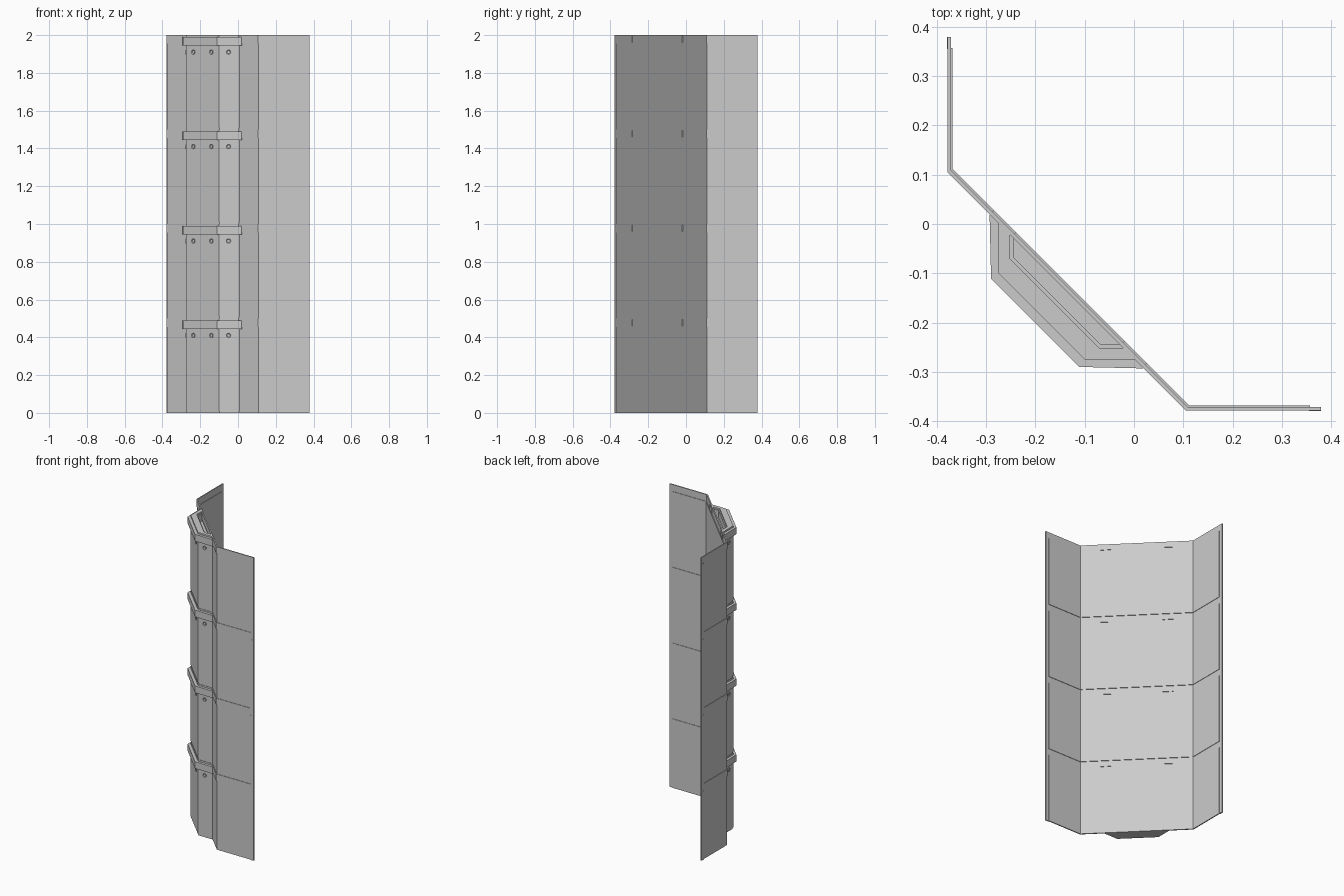
import bpy, bmesh
from mathutils import Vector

cube = bpy.data.objects.get("Cube")
if cube:
    bpy.data.objects.remove(cube)

grey = bpy.data.materials.new("light_grey_metal")
grey.use_nodes = True
COLOR = (0.6, 0.6, 0.6, 1)
grey.diffuse_color = COLOR
grey.node_tree.nodes["Principled BSDF"].inputs["Base Color"].default_value = COLOR

SEGMENTS = 4
PITCH = 0.5
BAND = 0.455      # height in each segment where the overlap band starts


def finish(bm, name):
    bmesh.ops.recalc_face_normals(bm, faces=bm.faces)
    mesh = bpy.data.meshes.new(name)
    bm.to_mesh(mesh)
    bm.free()
    mesh.materials.append(grey)
    obj = bpy.data.objects.new(name, mesh)
    bpy.context.scene.collection.objects.link(obj)


def full(half):
    """Complete a half path by mirroring it across the diagonal x = y."""
    return half + [(y, x) for x, y in reversed(half)]


def shifted(half, d):
    return [(x + d, y + d) for x, y in half]


def prism(name, outline, z0, z1):
    bm = bmesh.new()
    face = bm.faces.new([bm.verts.new((x, y, z0)) for x, y in outline])
    ext = bmesh.ops.extrude_face_region(bm, geom=[face], use_keep_orig=True)
    top = [v for v in ext["geom"] if isinstance(v, bmesh.types.BMVert)]
    bmesh.ops.translate(bm, verts=top, vec=(0, 0, z1 - z0))
    finish(bm, name)


def strip(name, outer, inner, z0, z1):
    prism(name, full(outer) + full(inner)[::-1], z0, z1)


def socket(name, point, normal, z):
    """Short round stud with a sunken centre."""
    n = Vector(normal).normalized()
    bm = bmesh.new()
    bmesh.ops.create_cone(bm, cap_ends=True, segments=12, radius1=0.012,
                          radius2=0.012, depth=0.008)
    cap = max(bm.faces, key=lambda f: f.calc_center_median().z)
    bmesh.ops.inset_region(bm, faces=[cap], thickness=0.004)
    bmesh.ops.translate(bm, verts=cap.verts, vec=(0, 0, -0.003))
    turn = n.to_track_quat('Z', 'Y').to_matrix()
    bmesh.ops.rotate(bm, verts=bm.verts, matrix=turn)
    bmesh.ops.translate(bm, verts=bm.verts, vec=(point[0], point[1], z))
    finish(bm, name)


# Half profiles, from the open wing edge towards the diagonal
wall_out = [(-0.379, 0.379), (-0.379, 0.355), (-0.375, 0.355), (-0.375, 0.108)]
wall_in = [(-0.371, 0.379), (-0.371, 0.357), (-0.368, 0.357), (-0.368, 0.112)]
band_out = [(-0.378, 0.379), (-0.378, 0.105)]
band_in = [(-0.371, 0.379), (-0.371, 0.109)]
duct_out = [(-0.275, 0.01), (-0.275, -0.1)]
duct_in = [(-0.245, -0.018), (-0.245, -0.067)]
rim_in = [(-0.252, -0.012), (-0.252, -0.07)]
collar_out = [(-0.288, 0.024), (-0.293, 0.018), (-0.29, -0.111)]

for i in range(SEGMENTS):
    z = i * PITCH
    # Folded wall sheet with its slightly stepped overlap band
    strip("wall_panel", wall_out, wall_in, z, z + BAND)
    strip("overlap_band", band_out, band_in, z + BAND, z + PITCH)

    # Angular duct: inset foot, solid body and hollow mouth
    prism("duct_foot", full(shifted(duct_out, 0.003)), z, z + 0.01)
    prism("duct_body", full(duct_out), z + 0.01, z + 0.44)
    strip("duct_mouth", duct_out, duct_in, z + 0.44, z + 0.49)
    strip("duct_rim", duct_out, rim_in, z + 0.49, z + PITCH)

    # Clamp collar around the duct
    strip("clamp_collar", collar_out, duct_out, z + 0.445, z + 0.49)

    # Clamp tabs on the inner side of the wall
    for y0, y1 in ((-0.285, -0.24), (-0.02, 0.025)):
        base = [(-0.262 - y, y) for y in (y0, y1)]
        prism("clamp_tab", base + shifted(base[::-1], 0.003), z + 0.46, z + 0.495)

    # Sockets on the three duct faces
    for a, b, normal in ((-0.275, -0.05, (-1, 0, 0)),
                         (-0.235, -0.14, (-1, -1, 0))):
        socket("duct_socket", (a, b), normal, z + 0.41)
        socket("duct_socket", (b, a), (normal[1], normal[0], 0), z + 0.41)
